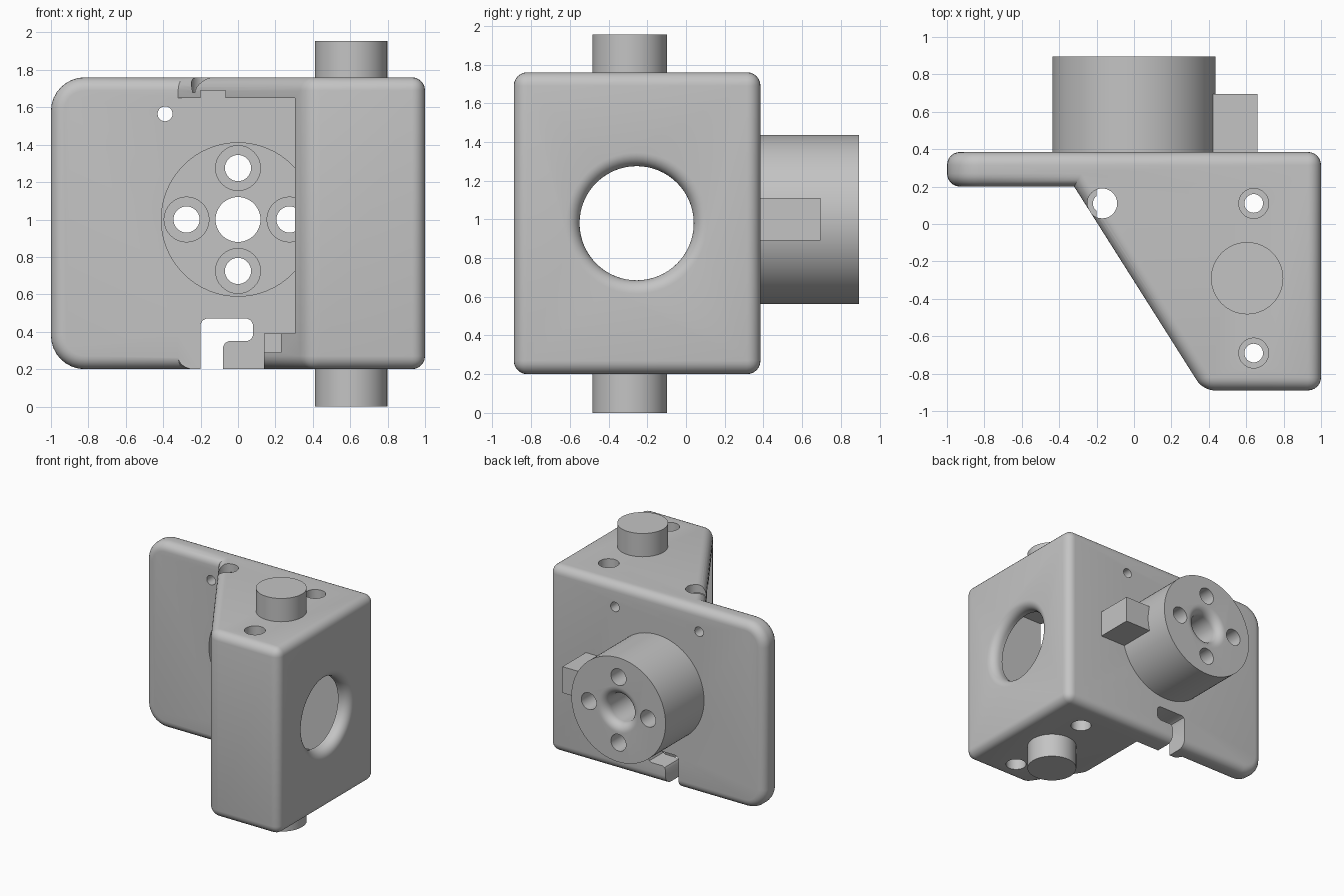
import bpy, bmesh, math
from mathutils import Matrix, Vector

if "Cube" in bpy.data.objects:
    bpy.data.objects.remove(bpy.data.objects["Cube"], do_unlink=True)

grey = bpy.data.materials.new("plain grey")
grey.use_nodes = True
COLOR = (0.55, 0.55, 0.55, 1)
grey.diffuse_color = COLOR
grey.node_tree.nodes["Principled BSDF"].inputs["Base Color"].default_value = COLOR


def finish(name, bm):
    bmesh.ops.recalc_face_normals(bm, faces=bm.faces)
    me = bpy.data.meshes.new(name)
    bm.to_mesh(me)
    bm.free()
    me.materials.append(grey)
    ob = bpy.data.objects.new(name, me)
    bpy.context.collection.objects.link(ob)
    return ob


def prism(bm, outline, depth):
    """Extrude a closed outline of 3D points along a vector."""
    face = bm.faces.new([bm.verts.new(p) for p in outline])
    ext = bmesh.ops.extrude_face_region(bm, geom=[face])
    new = [g for g in ext["geom"] if isinstance(g, bmesh.types.BMVert)]
    bmesh.ops.translate(bm, verts=new, vec=depth)


def box(name, x, y, z):
    bm = bmesh.new()
    prism(bm, [(x[0], y[0], z[0]), (x[1], y[0], z[0]), (x[1], y[1], z[0]), (x[0], y[1], z[0])],
          (0, 0, z[1] - z[0]))
    return finish(name, bm)


def lathe(name, profile, axis, loc, n=64):
    """Solid of revolution: profile holds (radius, position along axis)."""
    bm = bmesh.new()
    rings = [[bm.verts.new((r * math.cos(t), r * math.sin(t), h))
              for t in (2 * math.pi * i / n for i in range(n))] for r, h in profile]
    for a, b in zip(rings, rings[1:]):
        for i in range(n):
            bm.faces.new((a[i], a[(i + 1) % n], b[(i + 1) % n], b[i]))
    bm.faces.new(rings[0])
    bm.faces.new(rings[-1])
    turn = Vector((0, 0, 1)).rotation_difference(Vector(axis)).to_matrix().to_4x4()
    bm.transform(Matrix.Translation(loc) @ turn)
    return finish(name, bm)


def flare(r, h, f, steps=8):
    """Profile points of a rounded hole mouth that widens by f up to height h."""
    arc = [i * math.pi / 2 / steps for i in range(steps + 1)]
    return [(r + f * (1 - math.cos(a)), h - f + f * math.sin(a)) for a in arc]


def cut(ob, cutters):
    for c in cutters:
        m = ob.modifiers.new("cut", "BOOLEAN")
        m.operation, m.solver, m.object = "DIFFERENCE", "EXACT", c
    dg = bpy.context.evaluated_depsgraph_get()
    me = bpy.data.meshes.new_from_object(ob.evaluated_get(dg))
    ob.modifiers.clear()
    ob.data = me


X, Y, Z = (1, 0, 0), (0, 1, 0), (0, 0, 1)
LOW, HIGH, BACK = 0.2, 1.76, 0.385

# Housing: flat plate and wedge from one plan outline, with rounded edges
bm = bmesh.new()
plan = [(-1, 0.2), (-0.32, 0.2), (0.37, -0.89), (1, -0.89), (1, BACK), (-1, BACK)]
prism(bm, [(x, y, LOW) for x, y in plan], (0, 0, HIGH - LOW))
bmesh.ops.recalc_face_normals(bm, faces=bm.faces)
corners = [e for e in bm.edges if all(v.co.x < -0.99 for v in e.verts)
           and abs(e.verts[0].co.y - e.verts[1].co.y) > 0.1]
bmesh.ops.bevel(bm, geom=corners, offset=0.18, segments=8, profile=0.5, affect="EDGES")
bm.normal_update()
sharp = [e for e in bm.edges if e.calc_face_angle_signed() > 0.5]
bmesh.ops.bevel(bm, geom=sharp, offset=0.07, segments=6, profile=0.5, affect="EDGES")
housing = finish("housing", bm)

# Cutters for the open cavity, floor opening and ledges
cutters = [
    box("cavity", (-0.32, 0.9), (-0.787, 0.201), (0.39, 1.65)),
    box("floor_opening", (-0.32, 0.14), (-1, 0.201), (0.1, 0.4)),
    box("floor_ledge", (0.1, 0.23), (-0.9, 0.1), (0.29, 0.4)),
    box("roof_recess", (-0.2, 0.18), (-0.2, 0.2), (1.6, 1.69)),
    lathe("side_window", [(0.295, 0.8)] + flare(0.295, 1, 0.07) + [(0.365, 1.1)], X, (0, -0.255, 0.98)),
    lathe("hub_recess", [(0.41, 0.1), (0.41, 0.3)], Y, (0, 0, 1)),
]

# Hooked slot in the lower edge of the plate
bm = bmesh.new()
slot = [(-0.2, 0.1), (-0.08, 0.1), (-0.08, 0.32), (-0.07, 0.34), (-0.05, 0.35), (0.05, 0.35),
        (0.07, 0.36), (0.08, 0.38), (0.08, 0.44), (0.07, 0.46), (0.05, 0.47),
        (-0.17, 0.47), (-0.19, 0.46), (-0.2, 0.44)]
prism(bm, [(x, 0.1, z) for x, z in slot], (0, 0.4, 0))
cutters.append(finish("hook_slot", bm))

# Small holes through the plate
for side in (-1, 1):
    cutters.append(lathe("pin_hole", [(0.04, 0.1), (0.04, 0.5)], Y, (0.39 * side, 0, 1.565), 24))

# Counterbored screw holes in the roof and floor
for x, y in ((0.64, 0.11), (0.64, -0.69), (-0.17, 0.11)):
    cutters.append(lathe("roof_screw", [(0.05, 1.6), (0.05, 1.68), (0.08, 1.68), (0.08, 1.9)], Z, (x, y, 0), 32))
    if x > 0:
        cutters.append(lathe("floor_screw", [(0.08, 0.1), (0.08, 0.3), (0.05, 0.3), (0.05, 0.42)], Z, (x, y, 0), 32))

# Bores shared by the plate and the hub
HUB_END = 0.895
bores = [lathe("shaft_bore", [(0.12, 0.1)] + flare(0.12, HUB_END, 0.07) + [(0.19, 1)], Y, (0, 0, 1), 48)]
for i in range(4):
    a = i * math.pi / 2
    bores.append(lathe("bolt_bore", [(0.12, 0.1), (0.12, 0.45), (0.07, 0.45), (0.07, 1)], Y,
                       (0.275 * math.cos(a), 0, 1 + 0.275 * math.sin(a)), 32))

# Round hub on the back and the key block beside it
hub = lathe("hub", [(0.437, BACK - 0.005), (0.437, HUB_END)], Y, (0, 0, 1), 96)
key = box("key_block", (0.42, 0.66), (BACK - 0.05, 0.695), (0.89, 1.11))

# Pivot pins above and below
top_pin = lathe("top_pin", [(0.193, 1.7), (0.193, 1.955)], Z, (0.605, -0.29, 0))
bottom_pin = lathe("bottom_pin", [(0.193, 0), (0.193, 0.25)], Z, (0.605, -0.29, 0))

cut(housing, cutters + bores)
cut(hub, bores)
for c in cutters + bores:
    bpy.data.objects.remove(c, do_unlink=True)

# Smooth rounded surfaces, keep hard edges
for ob in (housing, hub, key, top_pin, bottom_pin):
    bpy.ops.object.select_all(action="DESELECT")
    ob.select_set(True)
    bpy.context.view_layer.objects.active = ob
    bpy.ops.object.shade_smooth_by_angle(angle=math.radians(30))
